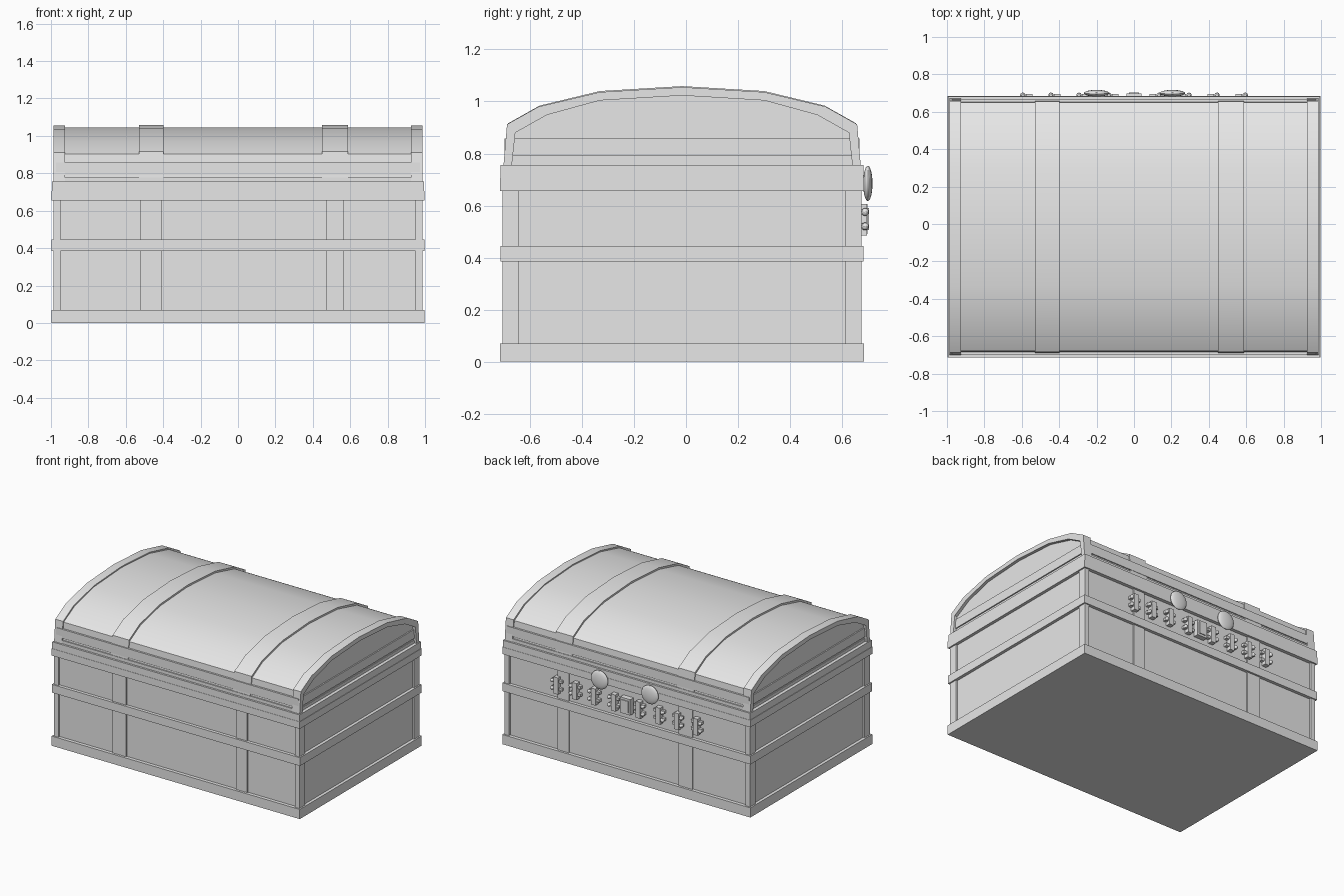
import bpy, bmesh, math

if "Cube" in bpy.data.objects:
    bpy.data.objects.remove(bpy.data.objects["Cube"])

grey = bpy.data.materials.new("plain_grey")
grey.diffuse_color = (0.8, 0.8, 0.8, 1)
grey.use_nodes = True
grey.node_tree.nodes["Principled BSDF"].inputs["Base Color"].default_value = grey.diffuse_color
YC = -0.015  # depth centre of the chest body


def finish(bm, name, smooth=False):
    bmesh.ops.recalc_face_normals(bm, faces=bm.faces)
    me = bpy.data.meshes.new(name)
    bm.to_mesh(me)
    bm.free()
    me.materials.append(grey)
    ob = bpy.data.objects.new(name, me)
    bpy.context.collection.objects.link(ob)
    if smooth:
        bpy.ops.object.select_all(action='DESELECT')
        ob.select_set(True)
        bpy.context.view_layer.objects.active = ob
        bpy.ops.object.shade_smooth_by_angle(angle=math.radians(30))
    return ob


def box(name, x0, x1, y0, y1, z0, z1):
    bm = bmesh.new()
    bmesh.ops.create_cube(bm, size=1)
    for v in bm.verts:
        v.co.x = x0 + (v.co.x + 0.5) * (x1 - x0)
        v.co.y = y0 + (v.co.y + 0.5) * (y1 - y0)
        v.co.z = z0 + (v.co.z + 0.5) * (z1 - z0)
    return finish(bm, name)


def slab(name, hx, hy, z0, z1):
    return box(name, -hx, hx, YC - hy, YC + hy, z0, z1)


# Lid arch: half profile as (distance from centre, height), mirrored
HALF = [(0.687, 0.75), (0.673, 0.912), (0.552, 0.98), (0.316, 1.036)]
ARCH = [(-y, z) for y, z in HALF] + [(0, 1.055)] + HALF[::-1]


def arch(inset):
    pts = []
    for y, z in ARCH:
        side = math.copysign(inset, y) if abs(y) > 0.5 else 0
        drop = 0 if z < 0.8 else inset
        pts.append((y - side + YC, z - drop))
    return pts


def extrude(name, x0, x1, polys, smooth=False):
    """Extrude (y, z) polygons along x, joined into one solid."""
    bm = bmesh.new()
    for poly in polys:
        f = bm.faces.new([bm.verts.new((x0, y, z)) for y, z in poly])
    bmesh.ops.remove_doubles(bm, verts=bm.verts, dist=1e-5)
    out = bmesh.ops.extrude_face_region(bm, geom=bm.faces[:], use_keep_orig=True)
    for v in out["geom"]:
        if isinstance(v, bmesh.types.BMVert):
            v.co.x = x1
    # drop the faces left between neighbouring segments
    bad = [f for f in bm.faces if all(len(e.link_faces) > 2 for e in f.edges)]
    if bad:
        bmesh.ops.delete(bm, geom=bad, context='FACES')
    return finish(bm, name, smooth)


def arch_strip(name, x0, x1, outer, inner):
    a, b = arch(outer), arch(inner)
    polys = [[a[i], a[i + 1], b[i + 1], b[i]] for i in range(len(a) - 1)]
    return extrude(name, x0, x1, polys, True)


# Body and its surrounding bands
slab("body", 0.975, 0.675, 0.003, 0.70)
slab("base_band", 0.997, 0.70, 0.0, 0.07)
slab("middle_band", 0.997, 0.698, 0.385, 0.445)
slab("body_rim", 0.997, 0.70, 0.655, 0.706)
slab("lid_rim", 0.994, 0.698, 0.706, 0.755)

# Corner posts
for sx in (-1, 1):
    for sy in (-1, 1):
        xs = sorted((sx * 0.95, sx * 0.987))
        ys = sorted((YC + sy * 0.627, YC + sy * 0.69))
        box("corner_post", *xs, *ys, 0.03, 0.70)

# Curved lid, end frames and straps over the top
extrude("lid", -0.965, 0.965, [arch(0.009)], True)
for sx in (-1, 1):
    xs = sorted((sx * 0.925, sx * 0.987))
    arch_strip("lid_end_frame", *xs, 0.0, 0.032)
for x0, x1 in ((-0.53, -0.397), (0.45, 0.588)):
    arch_strip("lid_strap", x0, x1, -0.004, 0.02)

# Low slats around the bottom of the lid
slab("lid_slat", 0.974, 0.682, 0.792, 0.858)
slab("lid_lower_slat", 0.970, 0.684, 0.75, 0.778)

# Upright straps on the front and back of the body
for x0, x1 in ((-0.52, -0.41), (0.473, 0.563)):
    slab_strap = box("body_strap", x0, x1, YC - 0.684, YC + 0.684, 0.03, 0.70)

# Back fittings: domed studs
for x in (-0.2, 0.205):
    bm = bmesh.new()
    bmesh.ops.create_uvsphere(bm, u_segments=24, v_segments=12, radius=1)
    for v in bm.verts:
        v.co = (x + v.co.x * 0.068, 0.699 + v.co.y * 0.018, 0.685 + v.co.z * 0.068)
    finish(bm, "domed_stud", True)

# Back fittings: lock plate with a raised frame
box("lock_plate", -0.04, 0.04, 0.65, 0.698, 0.49, 0.605)
box("lock_face", -0.027, 0.027, 0.65, 0.704, 0.505, 0.59)

# Back fittings: row of small clasps with side pins
for sx in (-1, 1):
    for x in (0.10, 0.26, 0.41, 0.56):
        c = sx * x
        box("clasp_plate", c - 0.018, c + 0.018, 0.65, 0.695, 0.485, 0.605)
        for z in (0.52, 0.575):
            box("clasp_bar", c - 0.042, c + 0.042, 0.65, 0.685, z - 0.01, z + 0.01)
            bm = bmesh.new()
            bmesh.ops.create_uvsphere(bm, u_segments=10, v_segments=6, radius=0.015)
            bmesh.ops.translate(bm, verts=bm.verts, vec=(c + 0.034 * sx, 0.688, z))
            finish(bm, "clasp_pin", True)
